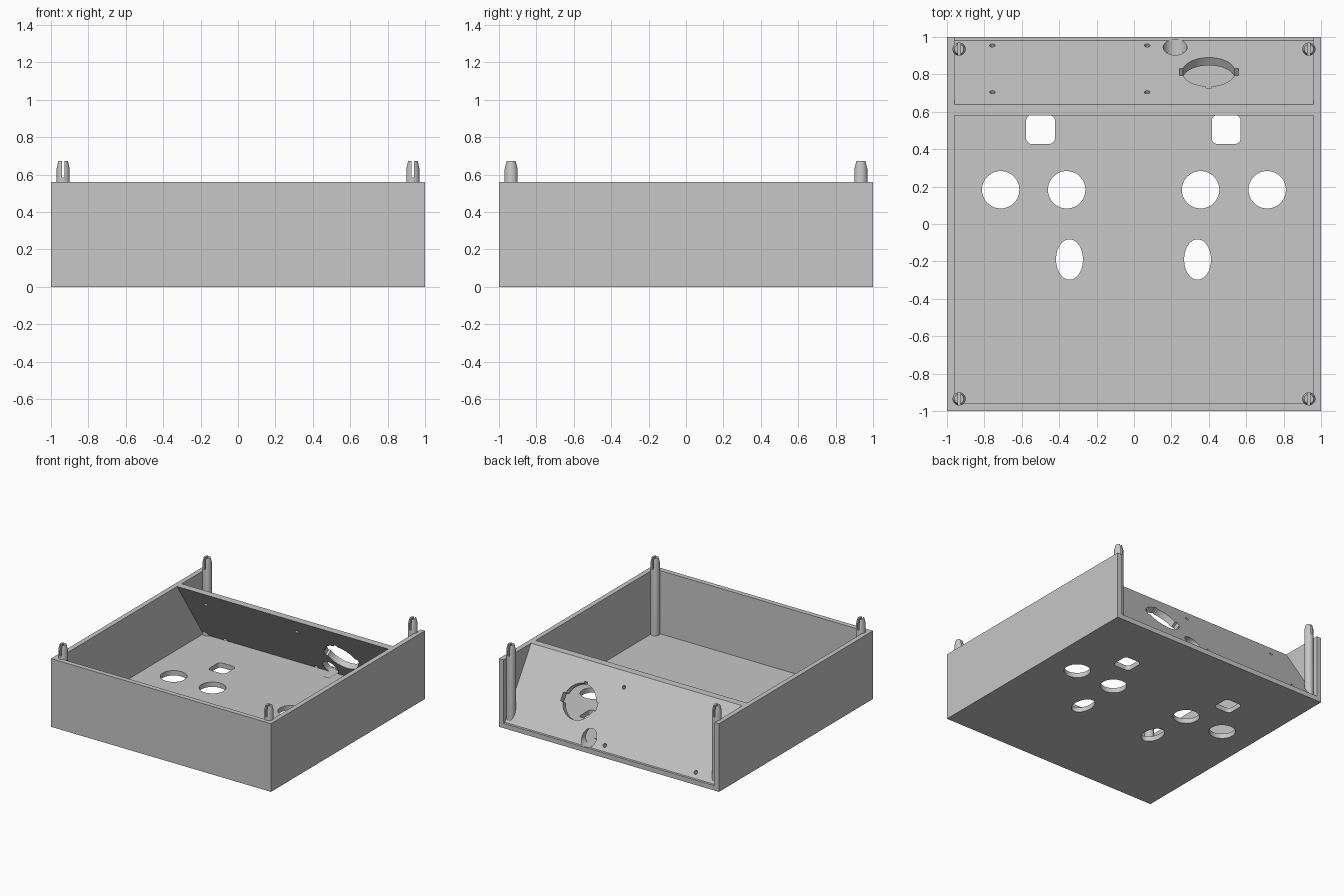
import bpy, bmesh
from math import sin, cos, tau, pi, atan2, radians
from mathutils import Matrix

cube = bpy.data.objects.get("Cube")
if cube:
    bpy.data.objects.remove(cube)

grey = bpy.data.materials.new("matt grey")
grey.use_nodes = True
grey.diffuse_color = (0.57, 0.57, 0.57, 1)
grey.node_tree.nodes["Principled BSDF"].inputs["Base Color"].default_value = (0.57, 0.57, 0.57, 1)

H, WALL = 0.56, 0.04           # box height, wall and floor thickness
INNER = 1 - WALL
TOP_Y, FOOT_Y = 0.64, 0.98     # outer face of the sloping rear panel
RUN, DROP = FOOT_Y - TOP_Y, H - WALL
RIDGE = 0.06                   # flat strip along the top of the panel
TILT = -atan2(DROP, RUN)
ALONG_X = Matrix(((0, 0, 1, 0), (1, 0, 0, 0), (0, 1, 0, 0), (0, 0, 0, 1)))
ALONG_Y = Matrix.Rotation(pi / 2, 4, 'X')


def prism(name, outline, low, high, matrix=Matrix()):
    """Extrude a flat outline along its local z."""
    bm = bmesh.new()
    ends = [[bm.verts.new((x, y, z)) for x, y in outline] for z in (low, high)]
    for end in ends:
        bm.faces.new(end)
    for i in range(len(outline)):
        bm.faces.new((ends[0][i - 1], ends[0][i], ends[1][i], ends[1][i - 1]))
    return finish(name, bm, matrix)


def finish(name, bm, matrix):
    bm.transform(matrix)
    bmesh.ops.recalc_face_normals(bm, faces=bm.faces)
    mesh = bpy.data.meshes.new(name)
    bm.to_mesh(mesh)
    bm.free()
    mesh.materials.append(grey)
    ob = bpy.data.objects.new(name, mesh)
    bpy.context.collection.objects.link(ob)
    return ob


def select(ob):
    bpy.ops.object.select_all(action='DESELECT')
    ob.select_set(True)
    bpy.context.view_layer.objects.active = ob


def cut(ob, cutter):
    cutter.hide_render = True
    mod = ob.modifiers.new("cut", 'BOOLEAN')
    mod.operation, mod.solver, mod.object = 'DIFFERENCE', 'EXACT', cutter
    select(ob)
    bpy.context.view_layer.update()
    bpy.ops.object.modifier_apply(modifier=mod.name)
    bpy.data.objects.remove(cutter)


def ellipse(rx, ry, n=48):
    return [(rx * cos(tau * i / n), ry * sin(tau * i / n)) for i in range(n)]


def rect(rx, ry):
    return [(-rx, -ry), (rx, -ry), (rx, ry), (-rx, ry)]


def rounded_square(half, r, n=6):
    pts = []
    for q in range(4):
        a = q * pi / 2 + pi / 4
        cx = (half - r) * (1 if cos(a) > 0 else -1)
        cy = (half - r) * (1 if sin(a) > 0 else -1)
        for i in range(n + 1):
            t = (q + i / n) * pi / 2
            pts.append((cx + r * cos(t), cy + r * sin(t)))
    return pts


def shade(ob):
    select(ob)
    bpy.ops.object.shade_smooth_by_angle(angle=radians(25))


# Floor and side walls as one channel, then the front wall and sloping panel
channel = [(-1, 0), (1, 0), (1, H), (INNER, H), (INNER, WALL),
           (-INNER, WALL), (-INNER, H), (-1, H)]
tray = prism("floor_and_side_walls", channel, -1, 1, ALONG_Y)
prism("front_wall", [(-1, WALL), (-INNER, WALL), (-INNER, H), (-1, H)],
      -INNER, INNER, ALONG_X)
slope = [(FOOT_Y - RIDGE, WALL), (FOOT_Y, WALL), (TOP_Y, H), (TOP_Y - RIDGE, H)]
panel = prism("sloping_rear_panel", slope, -INNER, INNER, ALONG_X)

# Floor openings
floor_holes = [(x, 0.183, ellipse(0.1, 0.1)) for x in (-0.713, -0.36, 0.356, 0.712)]
floor_holes += [(x, -0.19, ellipse(0.072, 0.108)) for x in (-0.345, 0.34)]
floor_holes += [(x, 0.505, rounded_square(0.077, 0.03)) for x in (-0.5, 0.493)]
for x, y, outline in floor_holes:
    cut(tray, prism("floor_cutter", outline, -0.1, 0.1, Matrix.Translation((x, y, 0))))


# Openings square to the sloping panel
def on_slope(x, y):
    return Matrix.Translation((x, y, H - (y - TOP_Y) * DROP / RUN))


def panel_cut(x, y, outline):
    place = on_slope(x, y) @ Matrix.Rotation(TILT, 4, 'X')
    cut(panel, prism("panel_cutter", outline, -0.08, 0.06, place))


panel_cut(0.4, 0.813, ellipse(0.141, 0.141))
panel_cut(0.4, 0.813, rect(0.158, 0.034))
panel_cut(0.4, 0.813, [(-0.015, -0.156), (0.015, -0.156), (0.015, 0), (-0.015, 0)])
for x in (-0.757, 0.07):
    for y in (0.705, 0.955):
        panel_cut(x, y, ellipse(0.015, 0.015, 20))

# Level cable opening at the foot of the panel, grazing the floor
for part in (panel, tray):
    cut(part, prism("cable_cutter", ellipse(0.064, 0.064), -0.04, 0.12,
                    on_slope(0.22, 0.945) @ ALONG_Y))
shade(tray)
shade(panel)


# Corner snap pins: turned posts with a tapered, slotted tip
def snap_pin(name, x, y):
    profile = [(0, WALL), (0.035, WALL), (0.035, 0.632), (0.025, 0.673), (0, 0.673)]
    place = Matrix.Translation((x, y, 0))
    bm = bmesh.new()
    verts = [bm.verts.new((r, 0, z)) for r, z in profile]
    edges = [bm.edges.new(pair) for pair in zip(verts, verts[1:])]
    bmesh.ops.spin(bm, geom=verts + edges, axis=(0, 0, 1), cent=(0, 0, 0),
                   angle=tau, steps=32, use_merge=True)
    bmesh.ops.remove_doubles(bm, verts=bm.verts, dist=0.0001)
    pin = finish(name, bm, place)
    cut(pin, prism("slot_cutter", rect(0.007, 0.1), 0.585, 0.8, place))
    shade(pin)


for side, x in (("left", 0.935), ("right", -0.935)):
    for end, y in (("front", -0.935), ("back", 0.935)):
        snap_pin(f"{end}_{side}_snap_pin", x, y)
